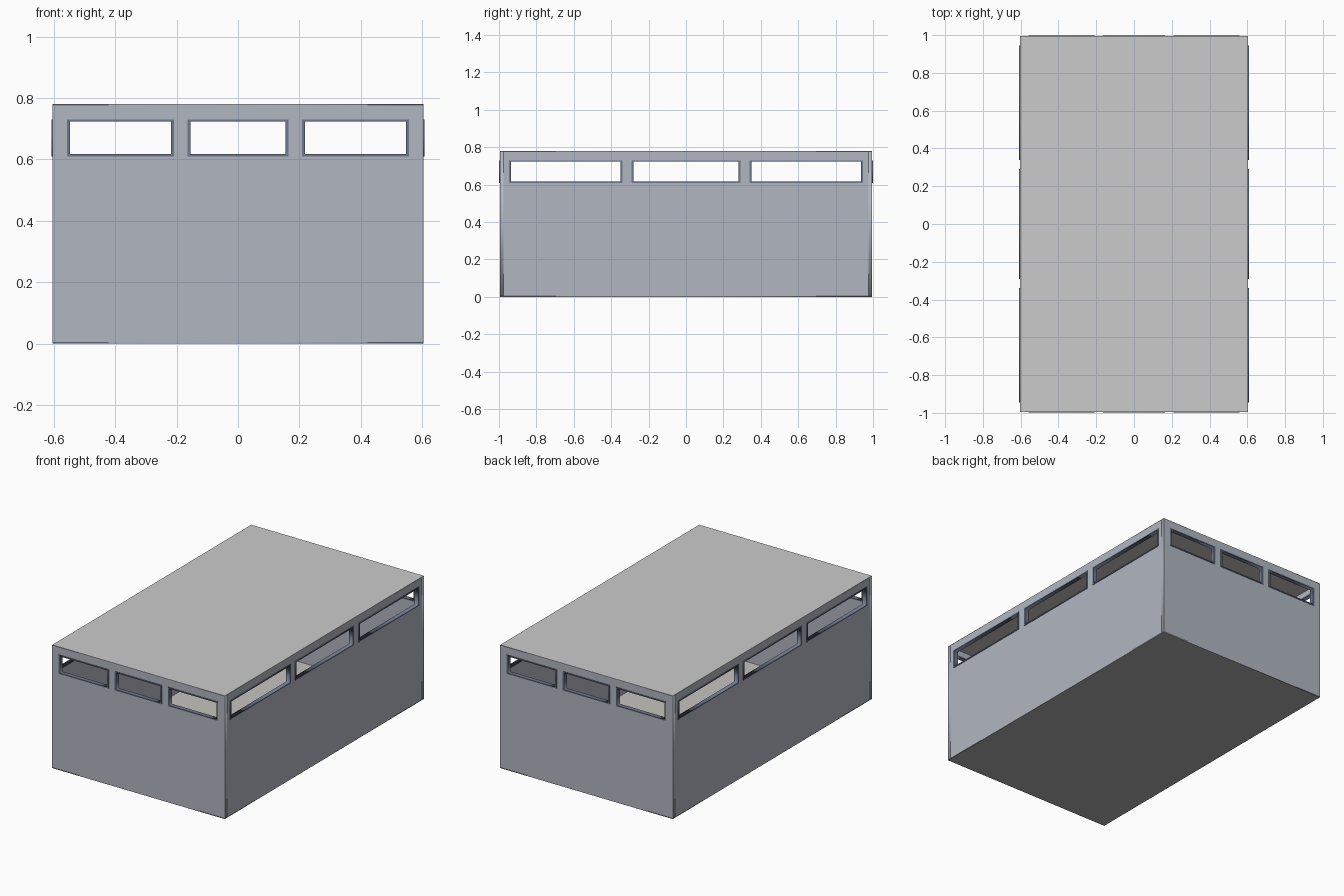
import bpy
from math import pi
from mathutils import Matrix

if "Cube" in bpy.data.objects:
    bpy.data.objects.remove(bpy.data.objects["Cube"])

HX, HY, H = 0.604, 0.995, 0.78      # outer half sizes and height
T = 0.02                            # wall thickness
Z0, Z1 = 0.61, 0.73                 # window frame bottom and top
RIM, PROUD = 0.01, 0.004            # frame width and how far it stands out


def material(name, rgb):
    m = bpy.data.materials.new(name)
    m.diffuse_color = (*rgb, 1)
    m.use_nodes = True
    m.node_tree.nodes["Principled BSDF"].inputs["Base Color"].default_value = m.diffuse_color
    return m


WALL = material("wall_paint", (0.44, 0.47, 0.53))
FRAME = material("frame_paint", (0.16, 0.19, 0.27))
LINING = material("warm_lining", (0.56, 0.55, 0.52))
DARK = material("underside", (0.42, 0.42, 0.42))


def panel(name, rects, depth, matrix, mat):
    """Flat panel: the first rectangle is the outline, the others are openings."""
    cu = bpy.data.curves.new(name, 'CURVE')
    cu.dimensions, cu.fill_mode, cu.extrude = '2D', 'BOTH', depth / 2
    for a, b, c, d in rects:
        s = cu.splines.new('POLY')
        s.points.add(3)
        for p, (x, y) in zip(s.points, ((a, c), (b, c), (b, d), (a, d))):
            p.co = (x, y, 0, 1)
        s.use_cyclic_u = True
    ob = bpy.data.objects.new(name, cu)
    bpy.context.collection.objects.link(ob)
    ob.matrix_world = matrix
    bpy.ops.object.select_all(action='DESELECT')
    ob.select_set(True)
    bpy.context.view_layer.objects.active = ob
    bpy.ops.object.convert(target='MESH')
    ob = bpy.context.object
    ob.name = name
    if mat:
        ob.data.materials.clear()
        ob.data.materials.append(mat)
    return ob


def slab(name, z0, z1, hx, hy, mat=None):
    panel(name, [(-hx, hx, -hy, hy)], z1 - z0,
          Matrix.Translation((0, 0, (z0 + z1) / 2)), mat)


def side(name, angle, half, dist, spans):
    """One wall with its three framed clerestory windows."""
    def place(d):
        return (Matrix.Rotation(angle, 4, 'Z') @ Matrix.Translation((0, -d, 0))
                @ Matrix.Rotation(pi / 2, 4, 'X'))
    holes = [(a, b, Z0, Z1) for a, b in spans]
    panel(name + "_wall", [(-half, half, 0.004, H - 0.002)] + holes, T,
          place(dist - T / 2), WALL)
    for i, (a, b, c, d) in enumerate(holes):
        inner = (a + RIM, b - RIM, c + RIM * 0.7, d - RIM * 0.7)
        panel(f"{name}_window_frame_{i + 1}", [(a, b, c, d), inner],
              T + 2 * PROUD, place(dist - T / 2), FRAME)


short = [(-0.558, -0.208), (-0.164, 0.164), (0.208, 0.558)]
long = [(-0.945, -0.34), (-0.291, 0.291), (0.34, 0.945)]
side("front", 0, HX, HY, short)
side("back", pi, HX, HY, short)
side("right", pi / 2, HY - T, HX, long)
side("left", -pi / 2, HY - T, HX, long)

# Roof, ceiling, floor and underside
slab("roof", H - 0.002, H, HX, HY)
slab("ceiling", H - 0.012, H - 0.002, HX - T, HY - T, LINING)
slab("floor", 0.004, 0.014, HX - T, HY - T, LINING)
slab("underside", 0, 0.004, HX, HY, DARK)
